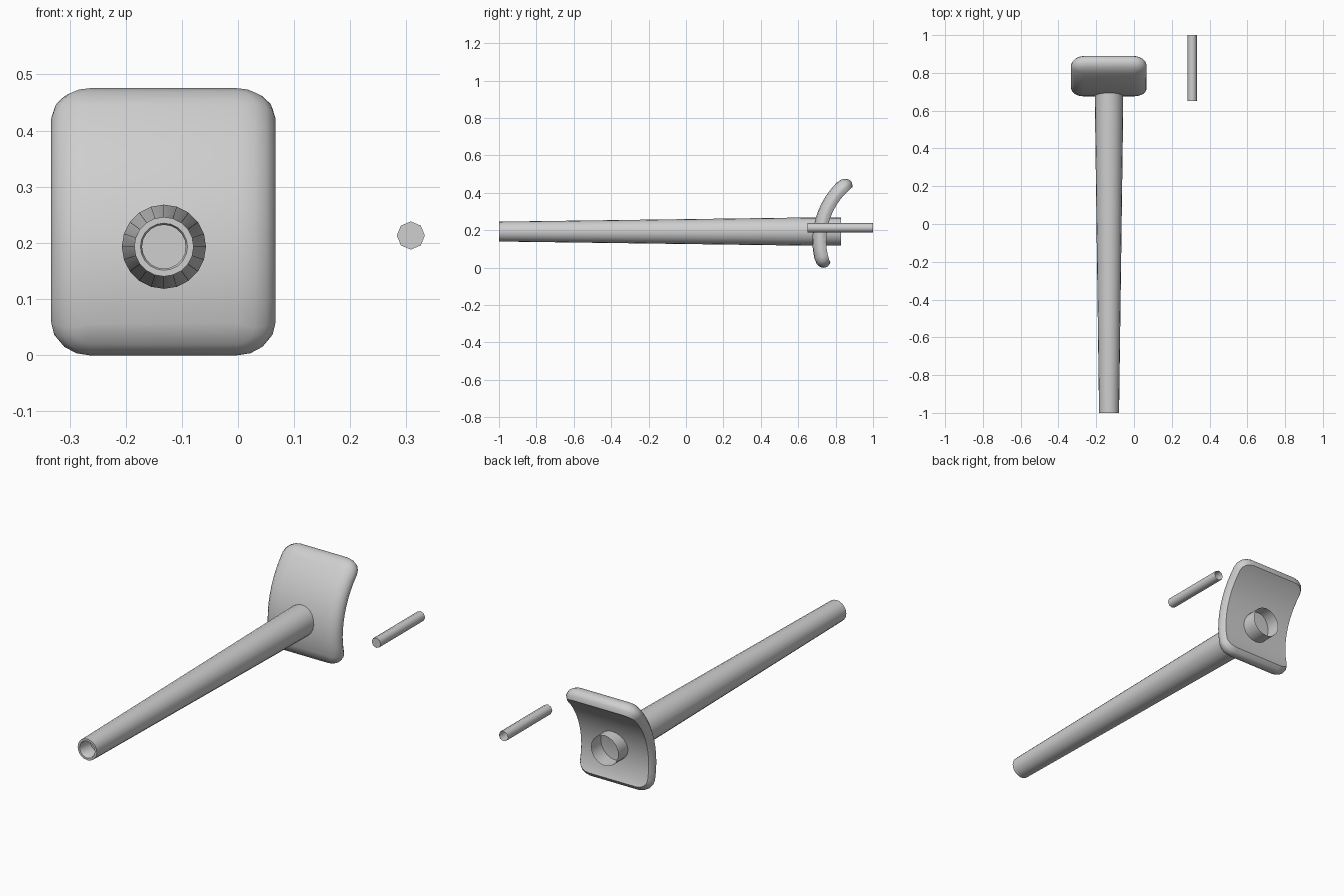
import bpy, bmesh, math
from mathutils import Vector
from mathutils.geometry import interpolate_bezier

if "Cube" in bpy.data.objects:
    bpy.data.objects.remove(bpy.data.objects["Cube"])

grey = bpy.data.materials.new("plain_grey")
grey.diffuse_color = (0.62, 0.62, 0.62, 1)
grey.use_nodes = True
grey.node_tree.nodes["Principled BSDF"].inputs["Base Color"].default_value = grey.diffuse_color


def finish(name, bm, angle):
    mesh = bpy.data.meshes.new(name)
    bm.to_mesh(mesh)
    bm.free()
    obj = bpy.data.objects.new(name, mesh)
    bpy.context.collection.objects.link(obj)
    mesh.materials.append(grey)
    bpy.ops.object.select_all(action='DESELECT')
    obj.select_set(True)
    bpy.context.view_layer.objects.active = obj
    bpy.ops.object.shade_smooth_by_angle(angle=math.radians(angle))


def bridge(bm, a, b):
    n = len(a)
    for i in range(n):
        j = (i + 1) % n
        bm.faces.new((a[i], a[j], b[j], b[i]))


def tube(name, x, z, profile, sides):
    """Turn a (y, radius) profile around an axis along y; first end capped, last end open."""
    bm = bmesh.new()
    rings = []
    for y, r in profile:
        rings.append([bm.verts.new((x + r * math.cos(i * math.tau / sides), y,
                                    z + r * math.sin(i * math.tau / sides)))
                      for i in range(sides)])
    bm.faces.new(rings[0])
    for a, b in zip(rings, rings[1:]):
        bridge(bm, b, a)
    finish(name, bm, 50)


# Tapered barrel with a recessed muzzle
tube("barrel", -0.132, 0.193,
     [(-0.92, 0.039), (-0.995, 0.039), (-1.0, 0.042), (-1.0, 0.053),
      (0.62, 0.075), (0.83, 0.075)], 20)

# Small secondary barrel
tube("small_barrel", 0.308, 0.213, [(0.65, 0.025), (1.0, 0.025)], 8)

# Curved shield: side profile of its front face, measured by length
curve = interpolate_bezier(Vector((0, 0.711, -0.017)), Vector((0, 0.645, 0.11)),
                           Vector((0, 0.66, 0.35)), Vector((0, 0.855, 0.497)), 80)
lengths = [0.0]
for p, q in zip(curve, curve[1:]):
    lengths.append(lengths[-1] + (q - p).length)
total = lengths[-1]


def on_shield(x, s, depth):
    i = max(k for k in range(len(curve) - 1) if lengths[k] <= max(s, 0))
    t = (curve[i + 1] - curve[i]).normalized()
    p = curve[i] + t * (s - lengths[i])
    return (x, p.y + t.z * depth, p.z - t.y * depth)


def shield_rows(inset):
    """Rows (s, half width) of a rectangle with rounded corners."""
    r = max(0.07 - inset, 0.012)
    w, lo, hi = 0.2 - inset, inset, total - inset
    steps = [i * math.pi / 8 for i in range(5)]
    rows = [(lo + r - r * math.cos(a), w - r + r * math.sin(a)) for a in steps]
    rows += [(lo + r + (hi - lo - 2 * r) * i / 10, w) for i in range(1, 10)]
    rows += [(hi - r + r * math.sin(a), w - r + r * math.cos(a)) for a in steps]
    return rows


bm = bmesh.new()
rings = []
for inset, depth in [(0.065, 0), (0.038, 0.004), (0.017, 0.014), (0.004, 0.028),
                     (0, 0.042), (0, 0.054), (0.014, 0.074)]:
    rows = shield_rows(inset)
    left = [bm.verts.new(on_shield(-0.133 - w, s, depth)) for s, w in rows]
    right = [bm.verts.new(on_shield(-0.133 + w, s, depth)) for s, w in rows]
    rings.append(left + right[::-1])
for a, b in zip(rings, rings[1:]):
    bridge(bm, a, b)
# Fill the front and back faces with strips across the shield
for ring in (rings[0], rings[-1]):
    n = len(ring)
    for i in range(n // 2 - 1):
        bm.faces.new((ring[i], ring[i + 1], ring[n - 2 - i], ring[n - 1 - i]))
bmesh.ops.recalc_face_normals(bm, faces=bm.faces)
finish("curved_shield", bm, 38)
